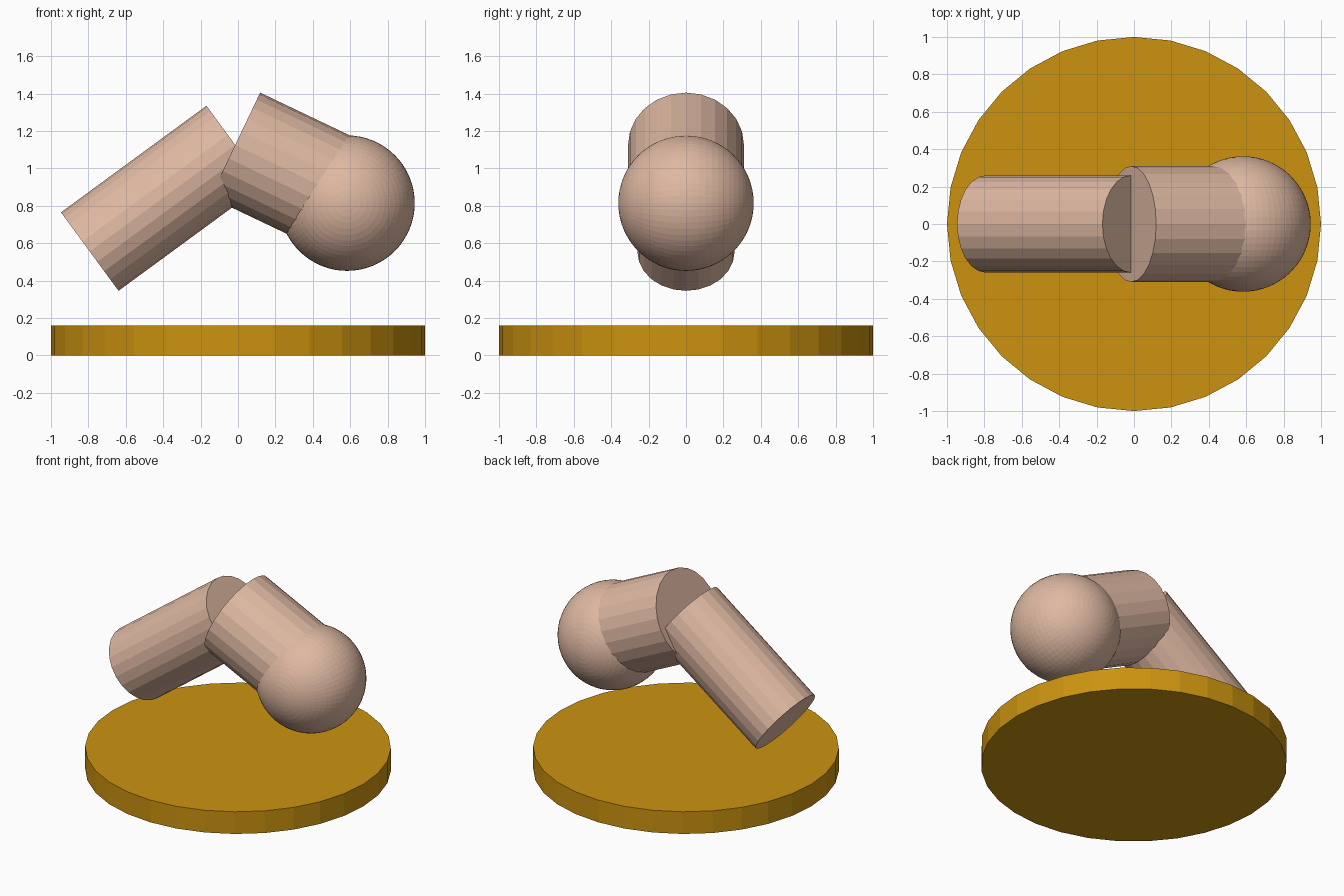
import bpy
import math
from mathutils import Vector

if "Cube" in bpy.data.objects:
    bpy.data.objects.remove(bpy.data.objects["Cube"])


def make_material(name, colour):
    m = bpy.data.materials.new(name)
    m.diffuse_color = (*colour, 1.0)
    m.use_nodes = True
    m.node_tree.nodes["Principled BSDF"].inputs["Base Color"].default_value = m.diffuse_color
    return m


gold = make_material("ochre_gold", (0.60, 0.29, 0.005))
skin = make_material("skin_tan", (0.73, 0.48, 0.36))


def finish(name, mat):
    obj = bpy.context.object
    obj.name = name
    obj.data.materials.append(mat)
    return obj


def limb(name, start, end, radius, sides):
    """Capped cylinder running from start to end."""
    a, b = Vector(start), Vector(end)
    d = b - a
    # tilt about y only, so a facet corner stays on the upper edge
    tilt = math.atan2(d.x, d.z)
    bpy.ops.mesh.primitive_cylinder_add(
        vertices=sides, radius=radius, depth=d.length,
        location=(a + b) / 2, rotation=(0, tilt, 0))
    return finish(name, skin)


# Round base disc
bpy.ops.mesh.primitive_cylinder_add(vertices=32, radius=1.0, depth=0.16,
                                    location=(0, 0, 0.08))
finish("base_disc", gold)

# Two limb segments meeting at the joint
joint = Vector((-0.015, 0, 1.125))
limb("lower_segment", (-0.7925, 0, 0.555), joint, 0.26, 24)
ang = math.radians(25.5)
limb("upper_segment", joint,
     joint + 0.67 * Vector((math.cos(ang), 0, -math.sin(ang))), 0.31, 24)

# Ball on the end, poles facing front and back
bpy.ops.mesh.primitive_uv_sphere_add(segments=64, ring_count=32, radius=0.362,
                                     location=(0.583, 0, 0.814),
                                     rotation=(math.pi / 2, 0, 0))
finish("end_ball", skin)
